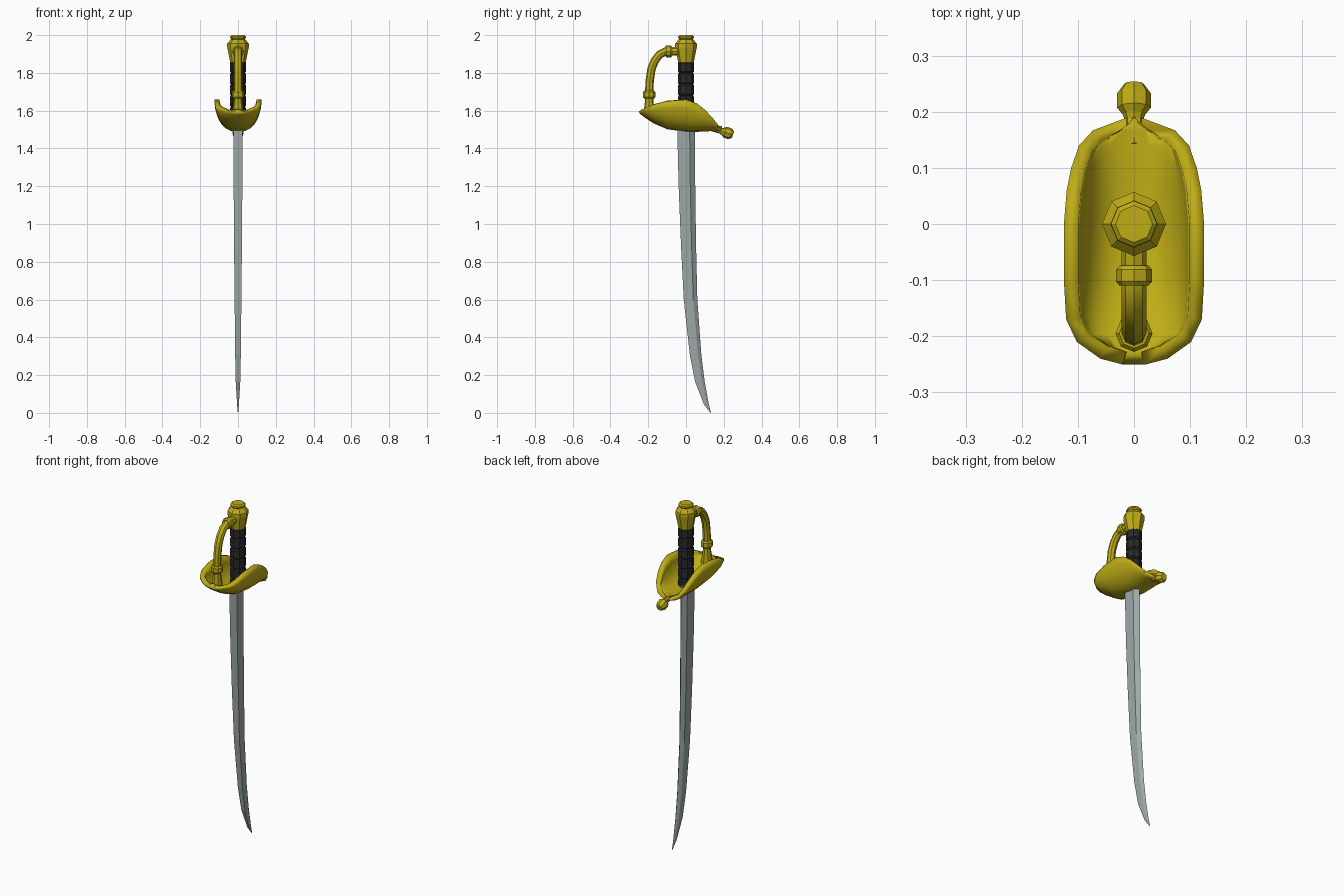
import bpy, bmesh, math
from mathutils import Vector

if "Cube" in bpy.data.objects:
    bpy.data.objects.remove(bpy.data.objects["Cube"])


def material(name, rgb):
    m = bpy.data.materials.new(name)
    m.diffuse_color = (*rgb, 1)
    m.use_nodes = True
    m.node_tree.nodes["Principled BSDF"].inputs["Base Color"].default_value = m.diffuse_color
    return m


GOLD = material("gold", (0.52, 0.42, 0.008))
STEEL = material("steel", (0.34, 0.39, 0.39))
BLACK = material("black_leather", (0.022, 0.022, 0.024))


def loft(name, rings, mat, closed=True, caps=True):
    """Skin a list of equally long vertex rings."""
    bm = bmesh.new()
    vs = [[bm.verts.new(p) for p in ring] for ring in rings]
    n = len(rings[0])
    for a, b in zip(vs, vs[1:]):
        for i in range(n if closed else n - 1):
            j = (i + 1) % n
            bm.faces.new((a[i], a[j], b[j], b[i]))
    if caps:
        bm.faces.new(vs[0])
        bm.faces.new(vs[-1])
    if closed:
        bmesh.ops.remove_doubles(bm, verts=bm.verts, dist=1e-5)
        bmesh.ops.recalc_face_normals(bm, faces=bm.faces)
    me = bpy.data.meshes.new(name)
    bm.to_mesh(me)
    bm.free()
    me.materials.append(mat)
    ob = bpy.data.objects.new(name, me)
    bpy.context.collection.objects.link(ob)
    return ob


def tube(name, pts, mat, sides=8):
    """Octagonal tube along (y, z, radius) points in the x = 0 plane."""
    rings = []
    for i, (y, z, r) in enumerate(pts):
        a, b = pts[max(i - 1, 0)], pts[min(i + 1, len(pts) - 1)]
        t = Vector((b[0] - a[0], b[1] - a[1])).normalized()
        ring = []
        for k in range(sides):
            ang = 2 * math.pi * k / sides
            s = r * math.sin(ang)
            ring.append((r * math.cos(ang), y - t.y * s, z + t.x * s))
        rings.append(ring)
    return tube_obj(name, rings, mat)


def tube_obj(name, rings, mat):
    return loft(name, rings, mat)


# blade: flat spine at the front, bevelled edge at the back
stations = [  # z, front y, back y, half thickness
    (1.53, -0.047, 0.047, 0.025), (1.2, -0.039, 0.049, 0.023),
    (0.9, -0.027, 0.053, 0.021), (0.6, -0.012, 0.060, 0.018),
    (0.31, 0.020, 0.081, 0.015), (0.165, 0.048, 0.099, 0.012),
    (0.045, 0.095, 0.121, 0.005), (0.0, 0.129, 0.132, 0.001)]
blade_rings = []
for z, f, b, h in stations:
    m = f + (b - f) * 0.7
    blade_rings.append([(-h, f, z), (h, f, z), (h * 0.9, m, z),
                        (0, b, z), (-h * 0.9, m, z)])
loft("blade", blade_rings, STEEL)

# grip: six wrapped bands with grooves between
grip = []
for i in range(6):
    z = 1.5 + 0.06 * i
    grip += [(0, z, 0.037), (0, z + 0.007, 0.043),
             (0, z + 0.053, 0.043), (0, z + 0.06, 0.037)][1 if i else 0:]
tube("grip", grip, BLACK)

# pommel with cap
tube("pommel", [(0, 1.85, 0.040), (0, 1.86, 0.042), (0, 1.935, 0.057),
                (0, 1.955, 0.057), (0, 1.975, 0.040), (0, 1.978, 0.036),
                (0, 1.985, 0.042), (0, 1.993, 0.041), (0, 2.0, 0.033)], GOLD)

# knuckle bow and its collars
tube("knuckle_bow", [(-0.02, 1.915, 0.022), (-0.11, 1.913, 0.022),
                     (-0.14, 1.897, 0.022), (-0.165, 1.865, 0.022),
                     (-0.183, 1.82, 0.022), (-0.192, 1.76, 0.022),
                     (-0.195, 1.70, 0.022), (-0.195, 1.65, 0.022),
                     (-0.195, 1.57, 0.033)], GOLD)


def collar(name, a, b, r):
    """Short band with chamfered ends between two (y, z) points."""
    steps = ((0, 0.8), (0.2, 1), (0.8, 1), (1, 0.8))
    tube(name, [(a[0] + (b[0] - a[0]) * t, a[1] + (b[1] - a[1]) * t, r * k)
                for t, k in steps], GOLD)


collar("upper_collar", (-0.074, 1.914), (-0.11, 1.914), 0.032)
collar("lower_collar", (-0.195, 1.706), (-0.195, 1.664), 0.033)

# shell guard: U-shaped sections from front to back
shell = [  # y, half width, keel z, rim z
    (-0.25, 0.022, 1.592, 1.596), (-0.24, 0.06, 1.580, 1.602),
    (-0.21, 0.102, 1.558, 1.616), (-0.17, 0.121, 1.532, 1.632),
    (-0.10, 0.125, 1.502, 1.650), (0.0, 0.125, 1.487, 1.658),
    (0.06, 0.120, 1.488, 1.636), (0.10, 0.112, 1.490, 1.605),
    (0.14, 0.098, 1.492, 1.563), (0.167, 0.073, 1.492, 1.528),
    (0.19, 0.012, 1.492, 1.497)]
N = 12
rings = []
for y, w, zb, zr in shell:
    ring = []
    for i in range(N + 1):
        t = math.pi * (i / N - 0.5)
        s = math.sin(t)
        ring.append((math.copysign(w * abs(s) ** 0.85, s), y,
                     zb + (zr - zb) * (1 - math.cos(t))))
    rings.append(ring)
guard = loft("shell_guard", rings, GOLD, closed=False, caps=False)
up = guard.data.polygons[5 * N + N // 2].normal.z > 0
mod = guard.modifiers.new("thickness", 'SOLIDIFY')
mod.thickness = 0.026
mod.offset = 1 if up else -1

# rear finial: neck and knob
tube("finial", [(0.14, 1.506, 0.016), (0.185, 1.493, 0.016),
                (0.195, 1.490, 0.020), (0.207, 1.486, 0.030),
                (0.233, 1.478, 0.030), (0.249, 1.473, 0.018)], GOLD)

# smooth only the gentle curves
for ob in bpy.context.collection.objects:
    ob.select_set(ob.name in {"shell_guard", "knuckle_bow"})
bpy.context.view_layer.objects.active = guard
bpy.ops.object.shade_smooth_by_angle(angle=math.radians(30))
